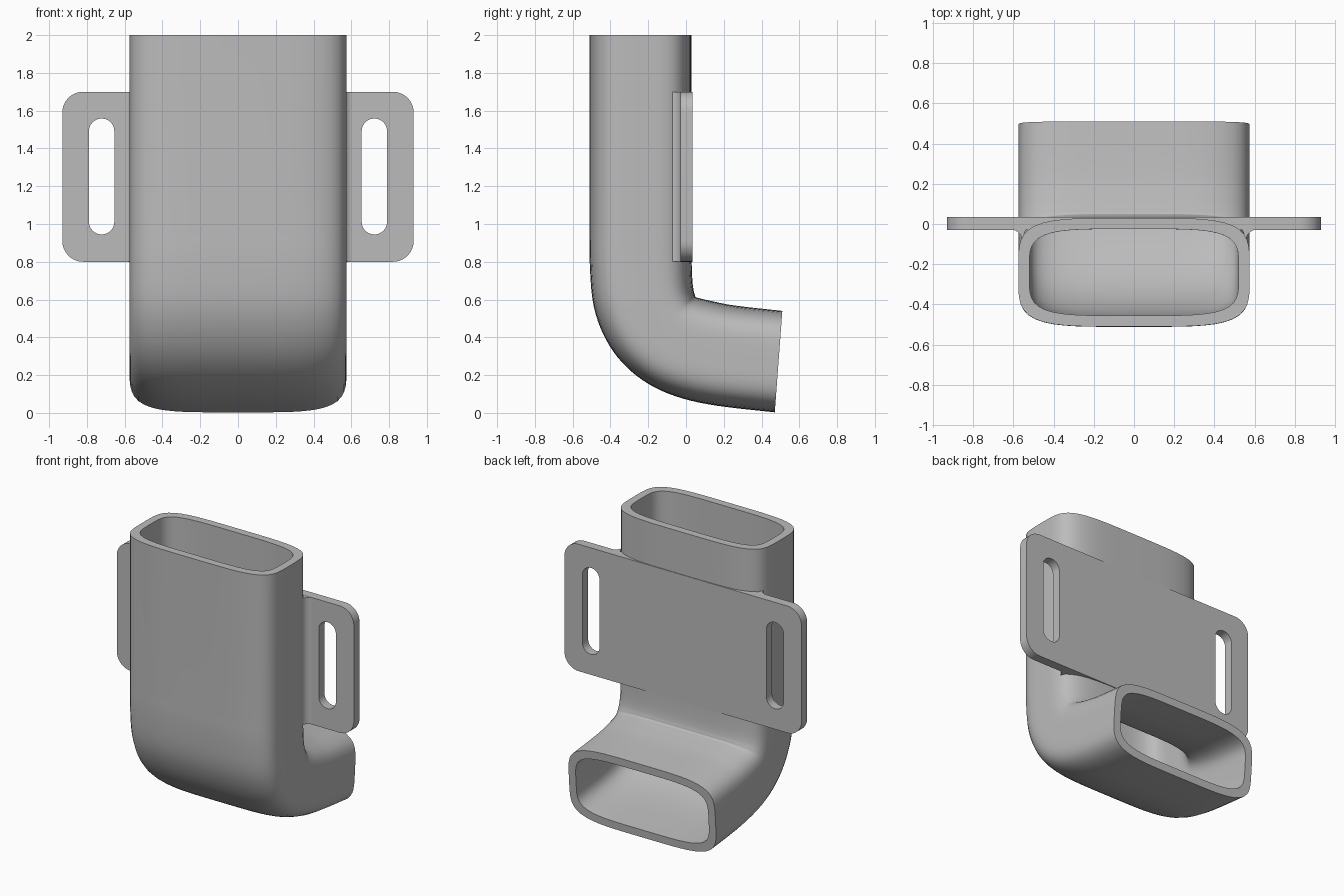
import bpy, bmesh, math
from mathutils import Vector

if "Cube" in bpy.data.objects:
    bpy.data.objects.remove(bpy.data.objects["Cube"], do_unlink=True)

GREY = bpy.data.materials.new("plain grey")
GREY.use_nodes = True
GREY.diffuse_color = (0.5, 0.5, 0.5, 1)
GREY.node_tree.nodes["Principled BSDF"].inputs["Base Color"].default_value = (0.5, 0.5, 0.5, 1)

HALF_W, HALF_D, WALL, MID_Y = 0.575, 0.27, 0.055, -0.24
SEGMENTS, POWER = 80, 4.5


def finish(name, bm):
    bmesh.ops.recalc_face_normals(bm, faces=bm.faces)
    mesh = bpy.data.meshes.new(name)
    bm.to_mesh(mesh)
    bm.free()
    mesh.materials.append(GREY)
    obj = bpy.data.objects.new(name, mesh)
    bpy.context.collection.objects.link(obj)
    return obj


def smooth(obj):
    bpy.ops.object.select_all(action="DESELECT")
    obj.select_set(True)
    bpy.context.view_layer.objects.active = obj
    bpy.ops.object.shade_smooth_by_angle(angle=math.radians(32))


def section():
    """Unit rounded section with gently bulging sides."""
    pts = []
    for i in range(SEGMENTS):
        a = 2 * math.pi * i / SEGMENTS
        c, s = math.cos(a), math.sin(a)
        r = (abs(c) ** POWER + abs(s) ** POWER) ** (-1 / POWER)
        pts.append((r * c, r * s))
    return pts


def prism(name, points, offset):
    """Extrude a closed outline of 3D points."""
    bm = bmesh.new()
    face = bm.faces.new([bm.verts.new(p) for p in points])
    new = bmesh.ops.extrude_face_region(bm, geom=[face])["geom"]
    verts = [v for v in new if isinstance(v, bmesh.types.BMVert)]
    bmesh.ops.translate(bm, verts=verts, vec=offset)
    return finish(name, bm)


def rounded_rect(x0, x1, z0, z1, r, y, steps=10):
    pts = []
    corners = [(x1 - r, z1 - r), (x0 + r, z1 - r), (x0 + r, z0 + r), (x1 - r, z0 + r)]
    for k, (cx, cz) in enumerate(corners):
        for i in range(steps + 1):
            a = math.pi / 2 * (k + i / steps)
            pts.append((cx + r * math.cos(a), y, cz + r * math.sin(a)))
    return pts


def cut(obj, cutter):
    cutter.hide_render = True
    cutter.hide_viewport = True
    mod = obj.modifiers.new("cut", "BOOLEAN")
    mod.object = cutter
    mod.operation = "DIFFERENCE"
    mod.solver = "EXACT"


def spline(points, steps):
    """Smooth curve through the points."""
    out = []
    for i in range(len(points) - 1):
        p0, p1 = points[max(i - 1, 0)], points[i]
        p2, p3 = points[i + 1], points[min(i + 2, len(points) - 1)]
        for k in range(steps):
            t = k / steps
            out.append(0.5 * (2 * p1 + (p2 - p0) * t + (2 * p0 - 5 * p1 + 4 * p2 - p3) * t * t
                              + (3 * p1 - p0 - 3 * p2 + p3) * t ** 3))
    return out + [points[-1]]


# Bent tube: outer and inner edge of the bend, as (y, z) pairs
outer = [(-0.51, 0.95), (-0.51, 0.8), (-0.495, 0.6), (-0.455, 0.455), (-0.385, 0.325),
         (-0.29, 0.22), (-0.17, 0.137), (-0.02, 0.077), (0.17, 0.037), (0.47, 0.003)]
inner = [(0.03, 0.95), (0.03, 0.8), (0.034, 0.7), (0.04, 0.65), (0.046, 0.627),
         (0.052, 0.613), (0.08, 0.605), (0.14, 0.591), (0.26, 0.568), (0.51, 0.54)]
stations = list(zip(spline([Vector(p) for p in outer], 4), spline([Vector(p) for p in inner], 4)))
stations.insert(0, (Vector((-0.51, 2)), Vector((0.03, 2))))

bm = bmesh.new()
rings = []
for wall, order in ((0, stations), (WALL, stations[::-1])):
    for front, back in order:
        mid, axis = (front + back) / 2, (back - front) / 2
        axis = axis.normalized() * (axis.length - wall)
        rings.append([bm.verts.new((u * (HALF_W - wall), mid.x + v * axis.x, mid.y + v * axis.y))
                      for u, v in section()])
for a, b in zip(rings, rings[1:] + rings[:1]):
    for i in range(SEGMENTS):
        j = (i + 1) % SEGMENTS
        bm.faces.new((a[i], a[j], b[j], b[i]))
smooth(finish("bent_tube", bm))

# Mounting plate with strap slots, kept clear of the tube bore
plate = prism("mounting_plate", rounded_rect(-0.93, 0.93, 0.8, 1.7, 0.11, -0.03), (0, 0.064, 0))
for side, x in (("right", -0.722), ("left", 0.722)):
    cut(plate, prism(side + "_slot_cutter",
                     rounded_rect(x - 0.067, x + 0.067, 0.945, 1.558, 0.066, -0.2), (0, 0.4, 0)))
bore = [(u * (HALF_W - WALL + 0.002), MID_Y + v * (HALF_D - WALL + 0.002), 0.7) for u, v in section()]
cut(plate, prism("bore_cutter", bore, (0, 0, 1.1)))
smooth(plate)

# Concave fillets where the plate meets the tube sides
for side, s in (("right", -1), ("left", 1)):
    arc = [(0.608 - 0.05 * math.sin(a), -0.079 + 0.05 * math.cos(a))
           for a in [math.pi / 2 * i / 8 for i in range(9)]]
    outline = [(s * x, y, 0.801) for x, y in [(0.535, -0.02), (0.608, -0.02)] + arc]
    smooth(prism(side + "_fillet", outline, (0, 0, 0.898)))
